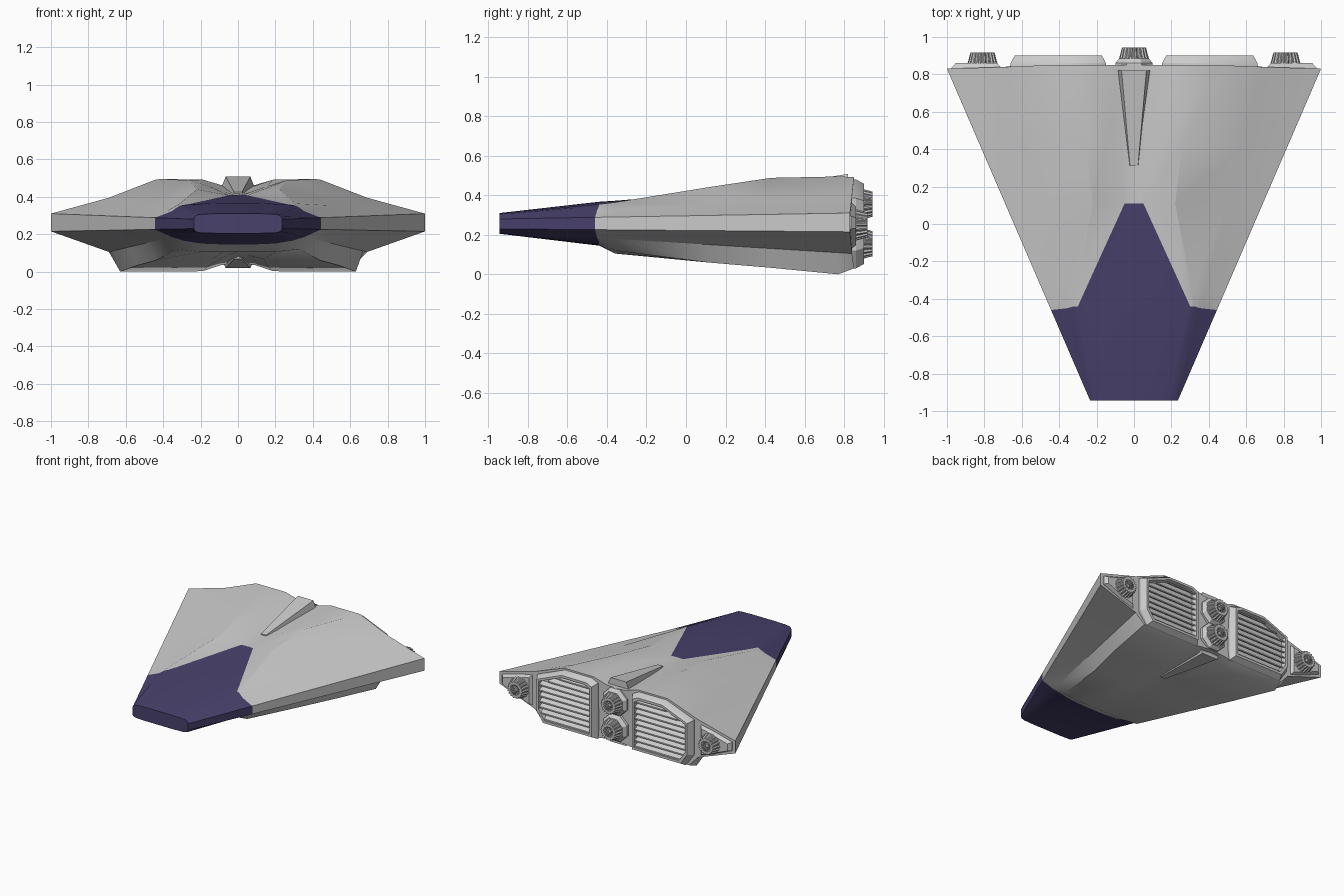
import bpy, bmesh, math
from mathutils import Vector

if "Cube" in bpy.data.objects:
    bpy.data.objects.remove(bpy.data.objects["Cube"])

purple = bpy.data.materials.new("canopy_purple")
purple.diffuse_color = (0.065, 0.052, 0.15, 1)
purple.use_nodes = True
purple.node_tree.nodes["Principled BSDF"].inputs["Base Color"].default_value = purple.diffuse_color
grey = bpy.data.materials.new("hull_grey")
grey.diffuse_color = (0.6, 0.6, 0.6, 1)
grey.use_nodes = True
grey.node_tree.nodes["Principled BSDF"].inputs["Base Color"].default_value = grey.diffuse_color


def loft(name, rings, cap_start=True, cap_end=True, colour=None):
    """Skin closed rings of points; colour(i, j) picks purple faces."""
    bm = bmesh.new()
    rows = [[bm.verts.new(p) for p in r] for r in rings]
    n = len(rows[0])
    for i in range(len(rows) - 1):
        for j in range(n):
            k = (j + 1) % n
            f = bm.faces.new((rows[i][j], rows[i][k], rows[i + 1][k], rows[i + 1][j]))
            if colour:
                f.material_index = int(colour(i, j))
    if cap_start:
        f = bm.faces.new(rows[0])
        f.material_index = 1 if colour else 0
    if cap_end:
        bm.faces.new(rows[-1])
    bmesh.ops.recalc_face_normals(bm, faces=bm.faces)
    me = bpy.data.meshes.new(name)
    bm.to_mesh(me)
    bm.free()
    ob = bpy.data.objects.new(name, me)
    bpy.context.collection.objects.link(ob)
    if colour:
        me.materials.append(grey)
        me.materials.append(purple)
    return ob


def stepped_plate(name, outline, steps):
    """Rear plate: xz outline shrunk by a margin at each (margin, y) step."""
    xs, zs = [p[0] for p in outline], [p[1] for p in outline]
    cx, cz = (min(xs) + max(xs)) / 2, (min(zs) + max(zs)) / 2
    hw, hh = max(xs) - cx, max(zs) - cz
    return loft(name, [[(cx + (x - cx) * (1 - m / hw), y, cz + (z - cz) * (1 - m / hh))
                        for x, z in outline] for m, y in steps])


# Hull: y, top centre z, three top points, three belly points, belly centre z
stations = [
    (-.943, .31, (.10, .31), (.18, .308), (.215, .304), (.205, .208), (.12, .205), (.05, .205), .205),
    (-.44, .367, (.15, .365), (.30, .355), (.32, .347), (.29, .165), (.20, .15), (.08, .145), .145),
    (-.36, .372, (.13, .370), (.264, .360), (.31, .364), (.33, .12), (.20, .105), (.08, .105), .105),
    (.11, .41, (.025, .41), (.05, .408), (.22, .44), (.44, .06), (.14, .066), (.06, .085), .09),
    (.43, .42, (.07, .425), (.15, .455), (.26, .488), (.54, .033), (.15, .036), (.08, .06), .07),
    (.77, .45, (.08, .455), (.19, .492), (.41, .495), (.63, .0), (.19, .002), (.09, .035), .045),
    (.85, .455, (.08, .46), (.19, .492), (.44, .492), (.62, .03), (.19, .03), (.09, .045), .05),
]
rings = []
for n, (y, c, p1, p2, p3, b3, b2, b1, bc) in enumerate(stations):
    ye = y if n == 0 else y - .02
    t = (ye + .943) / (.83 + .943)
    mix = lambda a, b: a + (b - a) * t
    half = [(0, y, c)] + [(x, y, z) for x, z in (p1, p2, p3)]
    half += [(mix(.23, .69), (y + ye) / 2, mix(.295, .395)),
             (mix(.235, 1), ye, mix(.28, .31)),
             (mix(.235, 1), ye, mix(.23, .215)),
             (mix(.23, .69), (y + ye) / 2, mix(.215, .105))]
    half += [(x, y, z) for x, z in (b3, b2, b1)] + [(0, y, bc)]
    rings.append(half + [(-x, yy, z) for x, yy, z in half[-2:0:-1]])
last = len(rings[0]) - 1
loft("hull", rings,
     colour=lambda i, j: i == 0 or (i < 3 and (j < 2 or j > last - 2)))

# Tapered dorsal spine and belly keel
for name, base, tip, end in (("dorsal_spine", -.05, .425, .508), ("belly_keel", .05, .068, .018)):
    loft(name, [[(-w * 1.1, y, z + base), (w * 1.1, y, z + base), (w * .85, y, z), (-w * .85, y, z)]
                for y, w, z in ((.31, .025, tip), (.82, .078, end))])


# Ridged thruster nozzle with recessed core
def thruster(name, x, z, y0):
    def ring(r, y, amp):
        return [(x + r * (1 - amp * (k % 4 > 1)) * math.cos(k * math.tau / 72),
                 y, z + r * (1 - amp * (k % 4 > 1)) * math.sin(k * math.tau / 72))
                for k in range(72)]
    loft(name, [ring(.08, y0, .1), ring(.064, y0 + .06, .12), ring(.042, y0 + .06, .3),
                ring(.032, y0 + .02, .2), ring(.012, y0 + .045, 0)])


def octagon(cx, cz, r):
    return [(cx + r * math.cos((k + .5) * math.tau / 8), cz + r * math.sin((k + .5) * math.tau / 8))
            for k in range(8)]


# Central thruster pair
for label, z in (("upper", .355), ("lower", .155)):
    stepped_plate(label + "_thruster_mount", octagon(0, z, .108), [(0, .84), (0, .86), (.02, .885)])
    thruster(label + "_thruster", 0, z, .883)

vent = [(.15, .03), (.15, .455), (.2, .48), (.43, .48), (.66, .385), (.66, .12), (.6, .03)]
pod = [(.71, .365), (.8, .345), (.975, .295), (.975, .23), (.8, .155), (.71, .125)]
for side, s in (("right", 1), ("left", -1)):
    # Wing-tip thruster on a raised mount
    stepped_plate(side + "_wing_mount", [(s * x, z) for x, z in pod],
                  [(0, .82), (0, .835), (.022, .86)])
    thruster(side + "_wing_thruster", s * .81, .25, .858)
    # Recessed exhaust vent frame
    stepped_plate(side + "_vent_frame", [(s * x, z) for x, z in vent],
                  [(0, .84), (0, .86), (.022, .9), (.04, .9), (.045, .862)])
    # Slanted slats cut to the vent outline
    for k in range(9):
        z = .085 + k * .0425
        x0 = .19
        x1 = .62 - max(0, z - .35) * 2.3 - max(0, .12 - z) * .6
        prof = [(.86, z + .016), (.892, z - .004), (.892, z - .014), (.86, z + .004)]
        loft(f"{side}_vent_slat_{k + 1}", [[(s * x, y, zz) for y, zz in prof] for x in (x0, x1)])

# Smooth the broad surfaces, keep the hard edges
bpy.ops.object.select_all(action='SELECT')
bpy.context.view_layer.objects.active = bpy.data.objects["hull"]
bpy.ops.object.shade_smooth_by_angle(angle=math.radians(28))
